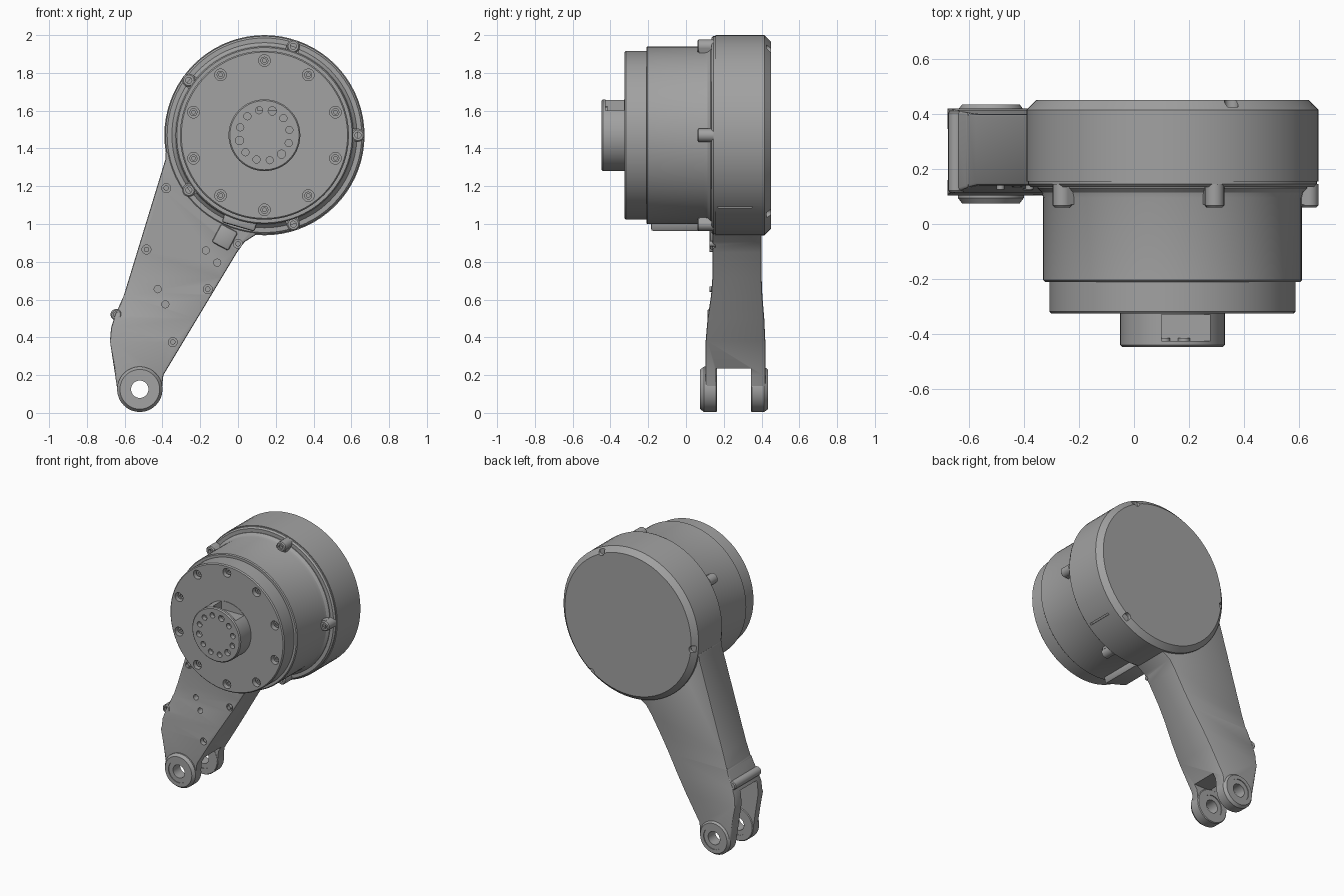
import bpy, bmesh, math
from math import cos, sin, radians, tau
from mathutils import Vector, Matrix

if "Cube" in bpy.data.objects:
    bpy.data.objects.remove(bpy.data.objects["Cube"])

metal = bpy.data.materials.new("grey metal")
metal.use_nodes = True
metal.diffuse_color = (0.36, 0.36, 0.36, 1)
metal.node_tree.nodes["Principled BSDF"].inputs["Base Color"].default_value = (0.36, 0.36, 0.36, 1)

AXIS = (0.14, 1.47)     # motor axis in x, z
PIN = (-0.52, 0.125)    # fork pin axis in x, z


def finish(name, bm):
    bmesh.ops.recalc_face_normals(bm, faces=bm.faces)
    mesh = bpy.data.meshes.new(name)
    bm.to_mesh(mesh)
    bm.free()
    mesh.materials.append(metal)
    ob = bpy.data.objects.new(name, mesh)
    bpy.context.collection.objects.link(ob)
    return ob


def add_lathe(bm, centre, profile, n, closed=False):
    """Turn (radius, y) points about a line along y."""
    rings = []
    for r, y in profile:
        if r == 0:
            rings.append([bm.verts.new((centre[0], y, centre[1]))])
        else:
            rings.append([bm.verts.new((centre[0] + r * cos(tau * i / n), y,
                                        centre[1] + r * sin(tau * i / n))) for i in range(n)])
    pairs = list(zip(rings, rings[1:]))
    if closed:
        pairs.append((rings[-1], rings[0]))
    for a, b in pairs:
        for i in range(n):
            j = (i + 1) % n
            quad = [a[i % len(a)], a[j % len(a)], b[j % len(b)], b[i % len(b)]]
            bm.faces.new(list(dict.fromkeys(quad)))


def add_rod(bm, centre, r, y0, y1, n=20):
    add_lathe(bm, centre, [(0, y0), (r, y0), (r, y1), (0, y1)], n)


def add_box(bm, x, y, z, spin=None):
    m = (Matrix.Translation([(a + b) / 2 for a, b in (x, y, z)])
         @ (Matrix.Rotation(spin, 4, 'Y') if spin else Matrix())
         @ Matrix.Diagonal([b - a for a, b in (x, y, z)] + [1]))
    bmesh.ops.create_cube(bm, size=1, matrix=m)


def lathe(name, centre, profile, n, closed=False):
    bm = bmesh.new()
    add_lathe(bm, centre, profile, n, closed)
    return finish(name, bm)


def apply(ob, kind, **settings):
    mod = ob.modifiers.new(kind, kind)
    for key, value in settings.items():
        setattr(mod, key, value)
    bpy.context.view_layer.objects.active = ob
    bpy.ops.object.modifier_apply(modifier=mod.name)


def cut(ob, fill):
    """Subtract whatever fill() adds to a mesh."""
    bm = bmesh.new()
    fill(bm)
    cutter = finish("cutter", bm)
    apply(ob, 'BOOLEAN', operation='DIFFERENCE', solver='EXACT', object=cutter)
    bpy.data.objects.remove(cutter)


def around(r, degrees, centre=AXIS):
    a = radians(degrees)
    return centre[0] + r * cos(a), centre[1] + r * sin(a)


# Rear drum with chamfered back, rim notches and a side slot
drum = lathe("rear_drum", AXIS, [(0, 0.135), (0.515, 0.135), (0.525, 0.145), (0.525, 0.155), (0.53, 0.155),
                                 (0.53, 0.415), (0.495, 0.45), (0, 0.45)], 72)


def drum_cuts(bm):
    for a in (65, 185, 305):
        add_rod(bm, around(0.505, a), 0.025, 0.425, 0.5)
    x, z = around(0.53, -46)
    add_box(bm, (x - 0.02, x + 0.02), (0.17, 0.35), (z - 0.006, z + 0.006), radians(46))


cut(drum, drum_cuts)

# Middle housing with a flared foot
lathe("middle_housing", AXIS, [(0, -0.21), (0.464, -0.21), (0.47, -0.204), (0.47, 0.095), (0.475, 0.115),
                               (0.49, 0.13), (0.49, 0.14), (0, 0.14)], 96)

# Front cover with a ring of recessed screws
cover = lathe("front_cover", AXIS, [(0, -0.325), (0.44, -0.325), (0.447, -0.318), (0.447, -0.2), (0, -0.2)], 96)
cover_spots = [around(0.395, 90 + 36 * i) for i in range(10)]
cut(cover, lambda bm: [add_rod(bm, p, 0.031, -0.4, -0.285) for p in cover_spots])
bm = bmesh.new()
for p in cover_spots:
    add_lathe(bm, p, [(0, -0.295), (0.01, -0.295), (0.01, -0.305), (0.021, -0.305), (0.021, -0.28), (0, -0.28)], 16)
finish("cover_screws", bm)

# Output hub with bolt circle and a pocket behind its rim
hub = lathe("output_hub", AXIS, [(0, -0.447), (0.183, -0.447), (0.19, -0.44), (0.19, -0.31), (0, -0.31)], 64)


def hub_cuts(bm):
    for i in range(12):
        add_rod(bm, around(0.135, 12 + 30 * i), 0.022 if i % 4 == 2 else 0.019, -0.5, -0.415, 16)
    add_box(bm, (0.1, 0.28), (-0.425, -0.328), (1.6, 1.7))


cut(hub, hub_cuts)

# Five screw lugs around the housing
lugs = bmesh.new()
for i in range(5):
    p = around(0.495, 72 * i)
    add_lathe(lugs, p, [(0.016, 0.085), (0.016, 0.06), (0.028, 0.06), (0.035, 0.067), (0.035, 0.145),
                        (0, 0.145), (0, 0.085)][:5] + [(0.016, 0.145)], 20, True)
    add_rod(lugs, p, 0.017, 0.085, 0.14, 16)
    q = around(0.465, 72 * i)
    add_box(lugs, (q[0] - 0.03, q[0] + 0.03), (0.07, 0.14), (q[1] - 0.036, q[1] + 0.036), -radians(72 * i))
finish("housing_lugs", lugs)

# Cable connector under the housing
bm = bmesh.new()
x, z = around(0.475, 254)
add_box(bm, (x - 0.09, x + 0.09), (-0.185, 0.14), (z - 0.03, z + 0.03), radians(16))
connector = finish("cable_connector", bm)
apply(connector, 'BEVEL', width=0.012, segments=2)
bm = bmesh.new()
add_box(bm, (-0.12, -0.02), (0.125, 0.16), (0.875, 0.985), radians(28))
pad = finish("connector_pad", bm)
apply(pad, 'BEVEL', width=0.012, segments=2)

# Tapered arm that widens towards the fork
outline = [(-0.1, 1.5), (-0.385, 1.38), (-0.385, 1.34), (-0.605, 0.62), (-0.65, 0.52), (-0.672, 0.45),
           (-0.678, 0.38)]
outline += [around(0.118, 185 + 16 * i, PIN) for i in range(11)]
outline += [(-0.395, 0.2), (-0.005, 0.85), (0.035, 0.905), (0.09, 0.94), (0.3, 1.2)]
bm = bmesh.new()
face = bm.faces.new([bm.verts.new((x, 0.14, z)) for x, z in outline])
new = bmesh.ops.extrude_face_region(bm, geom=[face])["geom"]
for v in new:
    if isinstance(v, bmesh.types.BMVert):
        v.co.y = 0.4
for level in (0.72, 0.62, 0.5, 0.38):
    bmesh.ops.bisect_plane(bm, geom=bm.verts[:] + bm.edges[:] + bm.faces[:],
                           plane_co=(0, 0, level), plane_no=(0, 0, 1))
for v in bm.verts:
    t = max(0, min(1, (0.72 - v.co.z) / 0.34))
    t = t * t * (3 - 2 * t)
    v.co.y += -0.036 * t if v.co.y < 0.27 else 0.02 * t
arm = finish("arm", bm)
apply(arm, 'BEVEL', width=0.01, segments=2, limit_method='ANGLE', angle_limit=radians(50))

bosses = [(-0.38, 1.19), (-0.485, 0.865), (-0.16, 0.655), (-0.345, 0.375), (0, 0.895)]
holes = [(-0.17, 0.86), (-0.11, 0.795), (-0.425, 0.655), (-0.385, 0.575)]


def fork_gap(bm):
    add_box(bm, (-0.8, -0.2), (0.16, 0.345), (-0.1, 0.235))


def arm_holes(bm):
    add_rod(bm, PIN, 0.08, 0, 0.6, 32)
    for p in bosses:
        add_rod(bm, p, 0.024, 0, 0.155)
    for p in holes:
        add_rod(bm, p, 0.019, 0, 0.175)


cut(arm, fork_gap)
cut(arm, lambda bm: add_box(bm, (-0.8, -0.5), (0.16, 0.345), (0.2, 0.47)))
cut(arm, arm_holes)

# Screws in the arm and the rib at its knee
bm = bmesh.new()
for p in bosses:
    add_rod(bm, p, 0.014, 0.125, 0.16, 16)
finish("arm_screws", bm)
rib = lathe("knee_rib", (-0.645, 0.52), [(0, 0.115), (0.024, 0.115), (0.03, 0.121), (0.03, 0.404),
                                         (0.024, 0.41), (0, 0.41)], 20)
cut(rib, lambda bm: add_rod(bm, (-0.645, 0.52), 0.015, 0, 0.14, 16))

# Fork eyes with bearing rings, mirrored front to back
for name, mid, side in (("front_fork_eye", 0.12, -1), ("rear_fork_eye", 0.389, 1)):
    eye = [(0.078, -0.045), (0.115, -0.045), (0.12, -0.04), (0.12, 0.025), (0.105, 0.045), (0.078, 0.045)]
    ring = [(0.046, -0.04), (0.078, -0.04), (0.078, 0.04), (0.046, 0.04)]
    for part, profile in ((name, eye), (name + "_bearing", ring)):
        lathe(part, PIN, [(r, mid + side * y) for r, y in profile], 48, True)

# Smooth the turned surfaces while keeping hard edges
for ob in bpy.context.scene.objects:
    ob.select_set(ob.type == 'MESH')
bpy.context.view_layer.objects.active = arm
bpy.ops.object.shade_smooth_by_angle(angle=radians(30))
